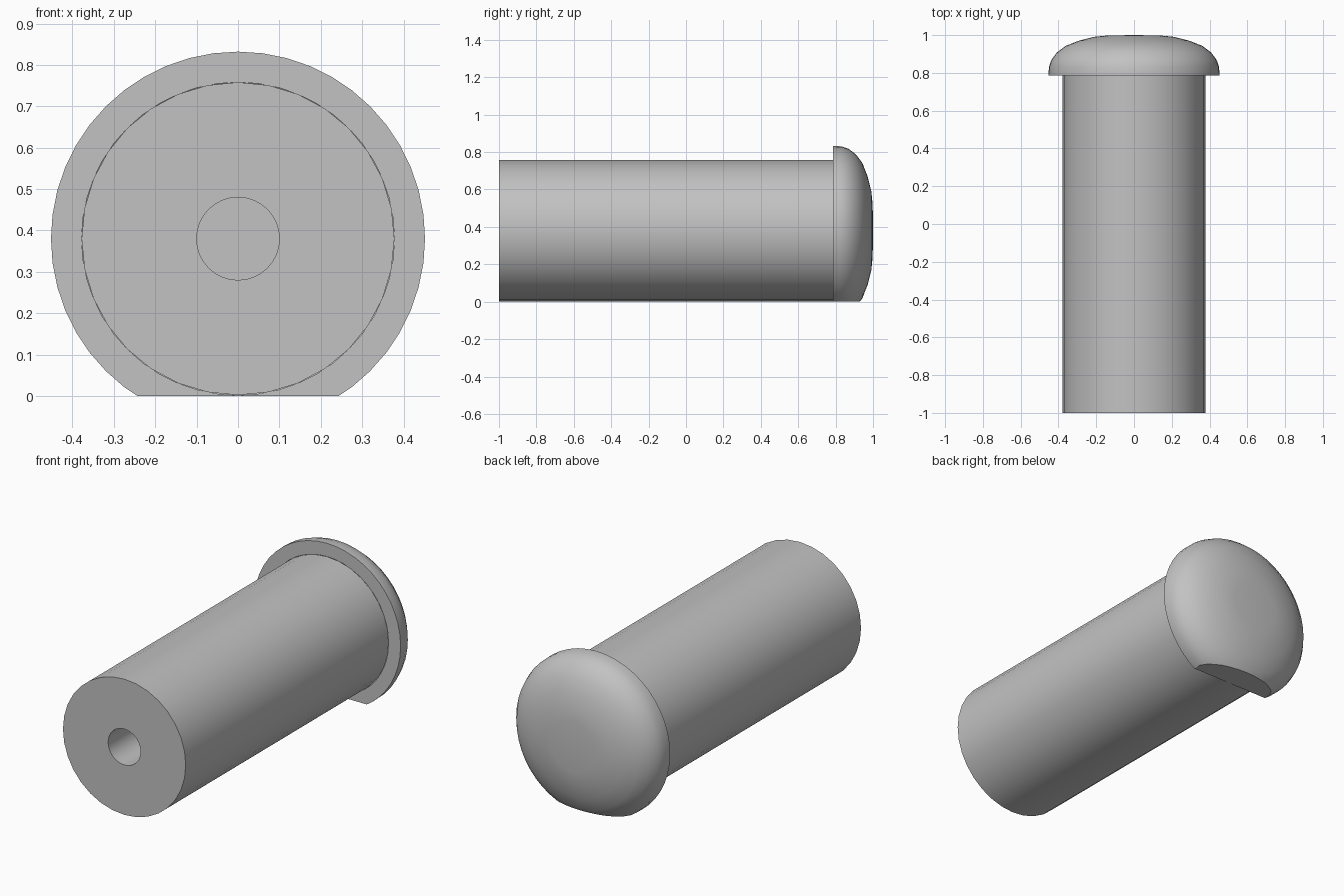
import bpy, bmesh, math
from mathutils import Vector

cube = bpy.data.objects.get("Cube")
if cube:
    bpy.data.objects.remove(cube, do_unlink=True)

AXIS_Z = 0.38
SHAFT_R = 0.378
COLLAR_Y = 0.785

steel = bpy.data.materials.new("plain grey")
steel.use_nodes = True
grey = (0.54, 0.54, 0.54, 1)
steel.diffuse_color = grey
steel.node_tree.nodes["Principled BSDF"].inputs["Base Color"].default_value = grey


def lathe(name, profile, steps, flat_bottom=False):
    """Revolve (radius, y) points about the pin's long axis."""
    bm = bmesh.new()
    verts = [bm.verts.new((r, y, 0)) for r, y in profile]
    edges = [bm.edges.new(pair) for pair in zip(verts, verts[1:])]
    bmesh.ops.spin(bm, geom=verts + edges, cent=(0, 0, 0), axis=(0, 1, 0),
                   angle=math.tau, steps=steps)
    bmesh.ops.remove_doubles(bm, verts=bm.verts, dist=0.0005)
    bmesh.ops.translate(bm, verts=bm.verts, vec=Vector((0, 0, AXIS_Z)))
    bmesh.ops.recalc_face_normals(bm, faces=bm.faces)
    if flat_bottom:
        # Slice the flat and cap it
        cut = bmesh.ops.bisect_plane(
            bm, geom=bm.verts[:] + bm.edges[:] + bm.faces[:],
            plane_co=(0, 0, 0), plane_no=(0, 0, 1), clear_inner=True)
        rim = [e for e in cut["geom_cut"] if isinstance(e, bmesh.types.BMEdge)]
        bmesh.ops.contextual_create(bm, geom=rim)
        bmesh.ops.recalc_face_normals(bm, faces=bm.faces)
    mesh = bpy.data.meshes.new(name)
    bm.to_mesh(mesh)
    bm.free()
    mesh.materials.append(steel)
    obj = bpy.data.objects.new(name, mesh)
    bpy.context.collection.objects.link(obj)
    bpy.ops.object.select_all(action="DESELECT")
    obj.select_set(True)
    bpy.context.view_layer.objects.active = obj
    bpy.ops.object.shade_smooth_by_angle(angle=math.radians(28))
    return obj


# Shaft with a blind hole in its front end
lathe("shaft", [(SHAFT_R, COLLAR_Y), (SHAFT_R, -1), (0.1, -1),
                (0.1, -0.4), (0, -0.4)], 32)

# Domed head with a flat on its underside
lathe("domed_head", [(SHAFT_R, COLLAR_Y), (0.452, COLLAR_Y), (0.451, 0.83),
                     (0.437, 0.87), (0.408, 0.908), (0.362, 0.943),
                     (0.29, 0.971), (0.21, 0.991), (0.14, 0.998), (0, 1)],
      48, flat_bottom=True)
